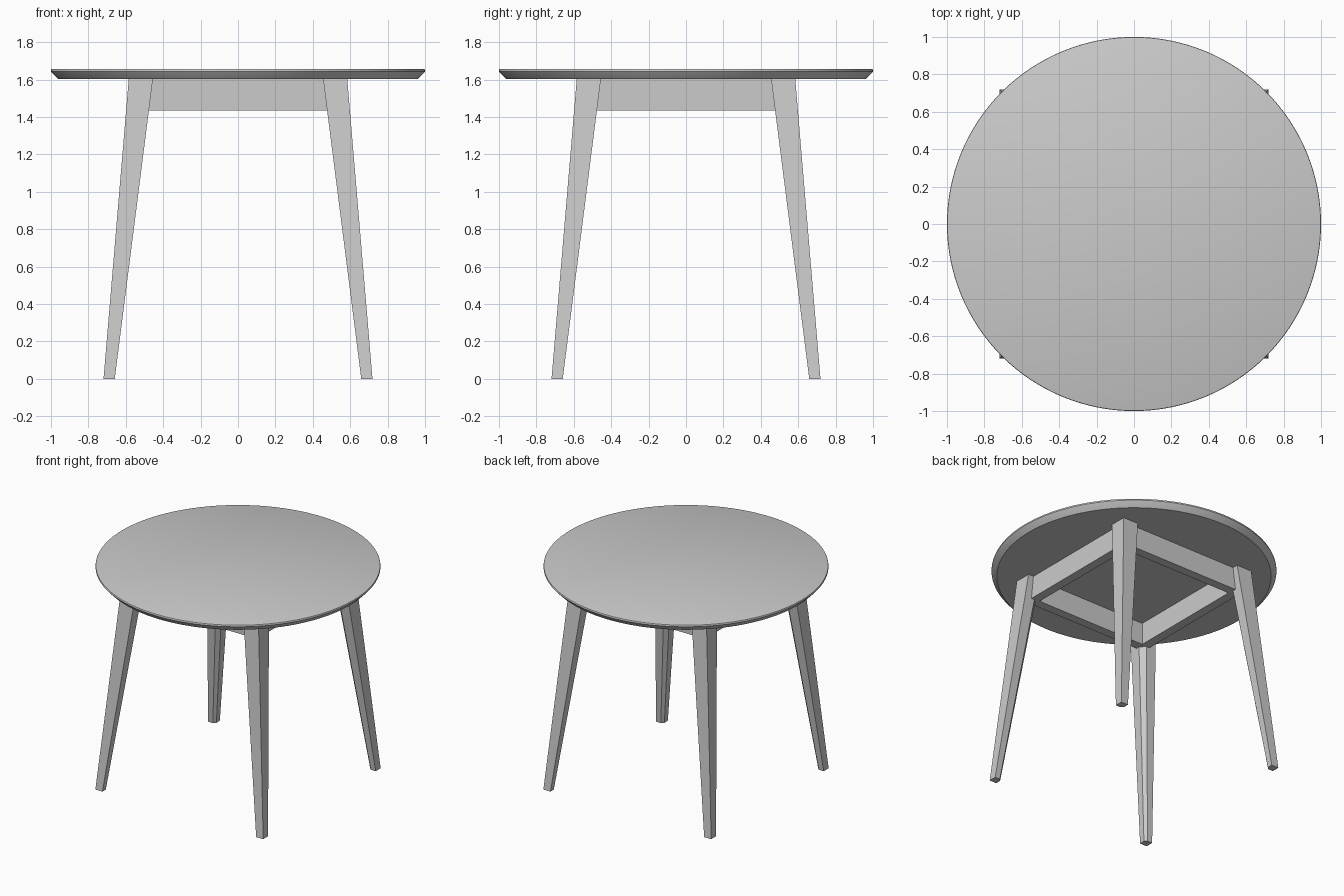
import bpy, bmesh, math
from mathutils import Matrix

if "Cube" in bpy.data.objects:
    bpy.data.objects.remove(bpy.data.objects["Cube"])

TOP_Z, UNDER_Z = 1.658, 1.604


def make_object(name, bm):
    bmesh.ops.recalc_face_normals(bm, faces=bm.faces)
    mesh = bpy.data.meshes.new(name)
    bm.to_mesh(mesh)
    bm.free()
    obj = bpy.data.objects.new(name, mesh)
    bpy.context.collection.objects.link(obj)
    return obj


def loft(name, sections, angle=0.0):
    """Join closed rings of points into a capped solid, turned about z."""
    bm = bmesh.new()
    rings = [[bm.verts.new(p) for p in ring] for ring in sections]
    n = len(rings[0])
    for a, b in zip(rings, rings[1:]):
        for i in range(n):
            j = (i + 1) % n
            bm.faces.new((a[i], a[j], b[j], b[i]))
    bm.faces.new(rings[0])
    bm.faces.new(rings[-1])
    bmesh.ops.rotate(bm, verts=bm.verts, matrix=Matrix.Rotation(angle, 3, 'Z'))
    return make_object(name, bm)


# Round top with a rounded upper lip and an undercut lower edge
def circle(r, z, n=128):
    return [(r * math.cos(2 * math.pi * i / n), r * math.sin(2 * math.pi * i / n), z)
            for i in range(n)]


profile = [(0.963, UNDER_Z), (0.996, 1.638), (1.0, 1.644), (1.0, 1.651),
           (0.998, 1.656), (0.993, TOP_Z)]
top = loft("table_top", [circle(r, z) for r, z in profile])
bpy.context.view_layer.objects.active = top
top.select_set(True)
bpy.ops.object.shade_smooth_by_angle(angle=math.radians(30))


# Tapered, splayed leg section with a chamfered inner corner
def leg_section(inner, outer, z):
    c = (outer - inner) * 0.3
    return [(inner + c, inner, z), (outer, inner, z), (outer, outer, z),
            (inner, outer, z), (inner, inner + c, z)]


# Apron rail section: follows the splay of the legs at both ends
def rail_section(z, y_out=-0.54, y_in=-0.47):
    half = 0.50 + (UNDER_Z - z) * 0.127
    return [(-half, y_out, z), (half, y_out, z), (half, y_in, z), (-half, y_in, z)]


for i, (corner, side) in enumerate(zip(
        ("back_right", "back_left", "front_left", "front_right"),
        ("front", "right", "back", "left"))):
    turn = i * math.pi / 2
    loft(corner + "_leg", [leg_section(0.659, 0.719, 0.0),
                           leg_section(0.455, 0.584, UNDER_Z)], turn)
    loft(side + "_apron", [rail_section(1.435), rail_section(UNDER_Z)], turn)
